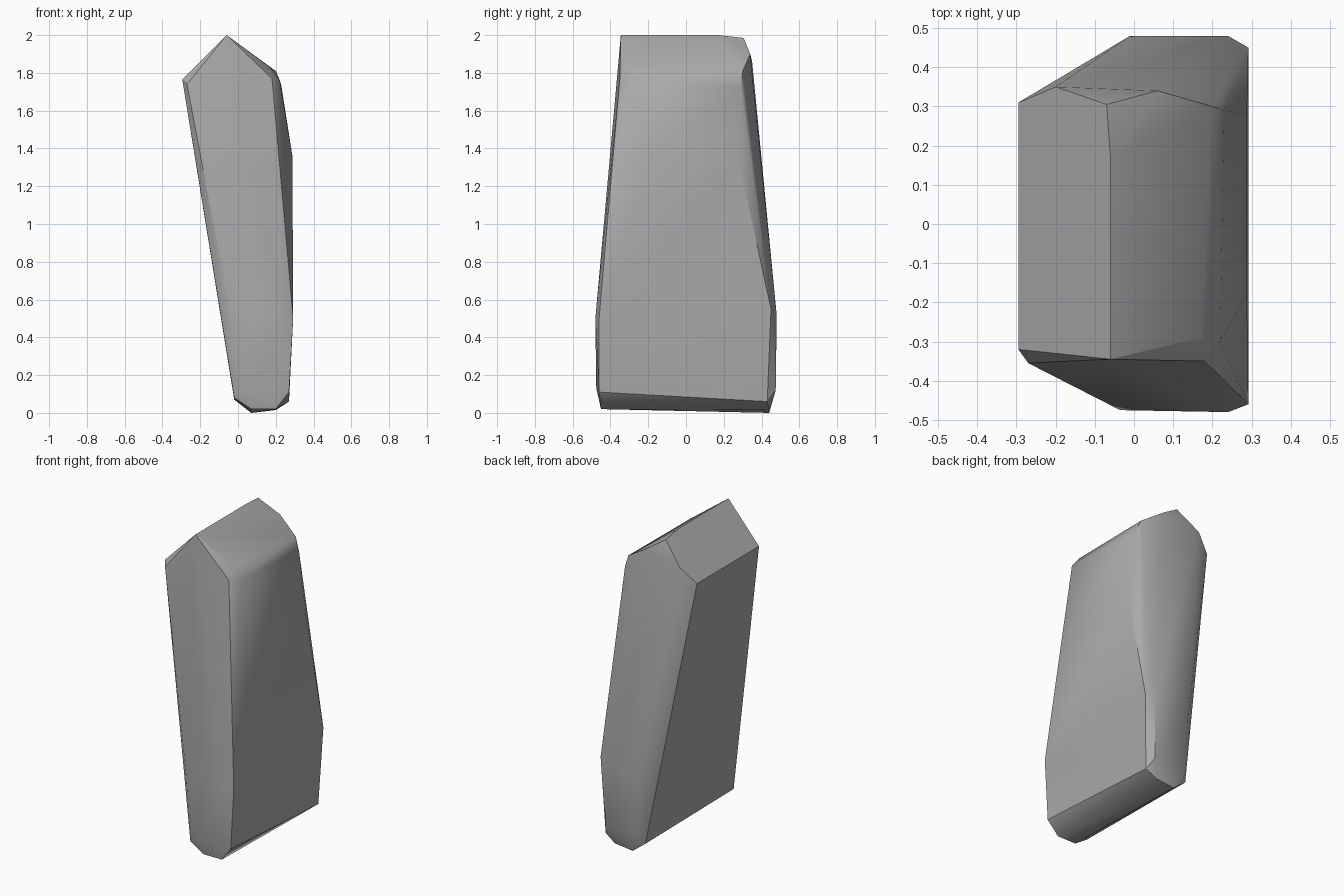
import bpy
import bmesh
import math

default_cube = bpy.data.objects.get("Cube")
if default_cube:
    bpy.data.objects.remove(default_cube, do_unlink=True)


def make_material(name, grey):
    material = bpy.data.materials.new(name)
    material.use_nodes = True
    colour = (grey, grey, grey, 1)
    material.diffuse_color = colour
    material.node_tree.nodes["Principled BSDF"].inputs["Base Color"].default_value = colour
    return material


def convex_stone(name, corner_groups, material):
    """Wrap a skin around the corners and merge the flat triangles."""
    bm = bmesh.new()
    for group in corner_groups:
        for corner in group:
            bm.verts.new(corner)
    hull = bmesh.ops.convex_hull(bm, input=bm.verts[:])
    spare = {v for v in hull["geom_interior"] + hull["geom_unused"]
             if isinstance(v, bmesh.types.BMVert)}
    bmesh.ops.delete(bm, geom=list(spare), context="VERTS")
    bmesh.ops.dissolve_limit(bm, angle_limit=math.radians(1),
                             verts=bm.verts[:], edges=bm.edges[:])
    bmesh.ops.recalc_face_normals(bm, faces=bm.faces[:])
    mesh = bpy.data.meshes.new(name)
    bm.to_mesh(mesh)
    bm.free()
    mesh.materials.append(material)
    stone = bpy.data.objects.new(name, mesh)
    bpy.context.collection.objects.link(stone)
    return stone


# Flat front facet
front_facet = [(-.06, -.345, 2), (-.27, -.355, 1.74), (-.035, -.475, .5),
               (.02, -.475, .13), (.24, -.48, .5), (.18, -.35, 1.77)]

# Leaning left slab, its two long edges
leaning_slab = [(-.295, -.32, 1.765), (-.02, -.455, .08),
                (-.295, .31, 1.765), (-.02, .44, .07)]

# Roof ridge and chipped rear of the roof
roof = [(-.06, .17, 2), (-.07, .305, 1.985), (-.2, .35, 1.86),
        (.06, .34, 1.9), (.2, .3, 1.81), (.17, -.29, 1.83)]

# Gently swollen right side
swollen_side = [(.22, -.3, 1.765), (.23, .29, 1.73), (.288, -.18, 1.36),
                (.288, .28, 1.33), (.292, -.46, .5), (.292, .45, .55)]

# Rounded rear
rear = [(-.01, .48, .5), (.24, .48, .52), (.02, .475, .13), (.24, .475, .12)]

# Chamfered foot
foot = [(.27, -.46, .11), (.27, .43, .06), (.2, -.45, .02),
        (.2, .44, .015), (.07, -.45, .02), (.07, .44, 0)]

stone_grey = make_material("stone grey", .4)
boulder = convex_stone("standing_rock", [front_facet, leaning_slab, roof,
                                         swollen_side, rear, foot], stone_grey)

# Soft shading inside each facet, crisp facet edges
bpy.ops.object.select_all(action="DESELECT")
boulder.select_set(True)
bpy.context.view_layer.objects.active = boulder
bpy.ops.object.shade_smooth_by_angle(angle=math.radians(30))
